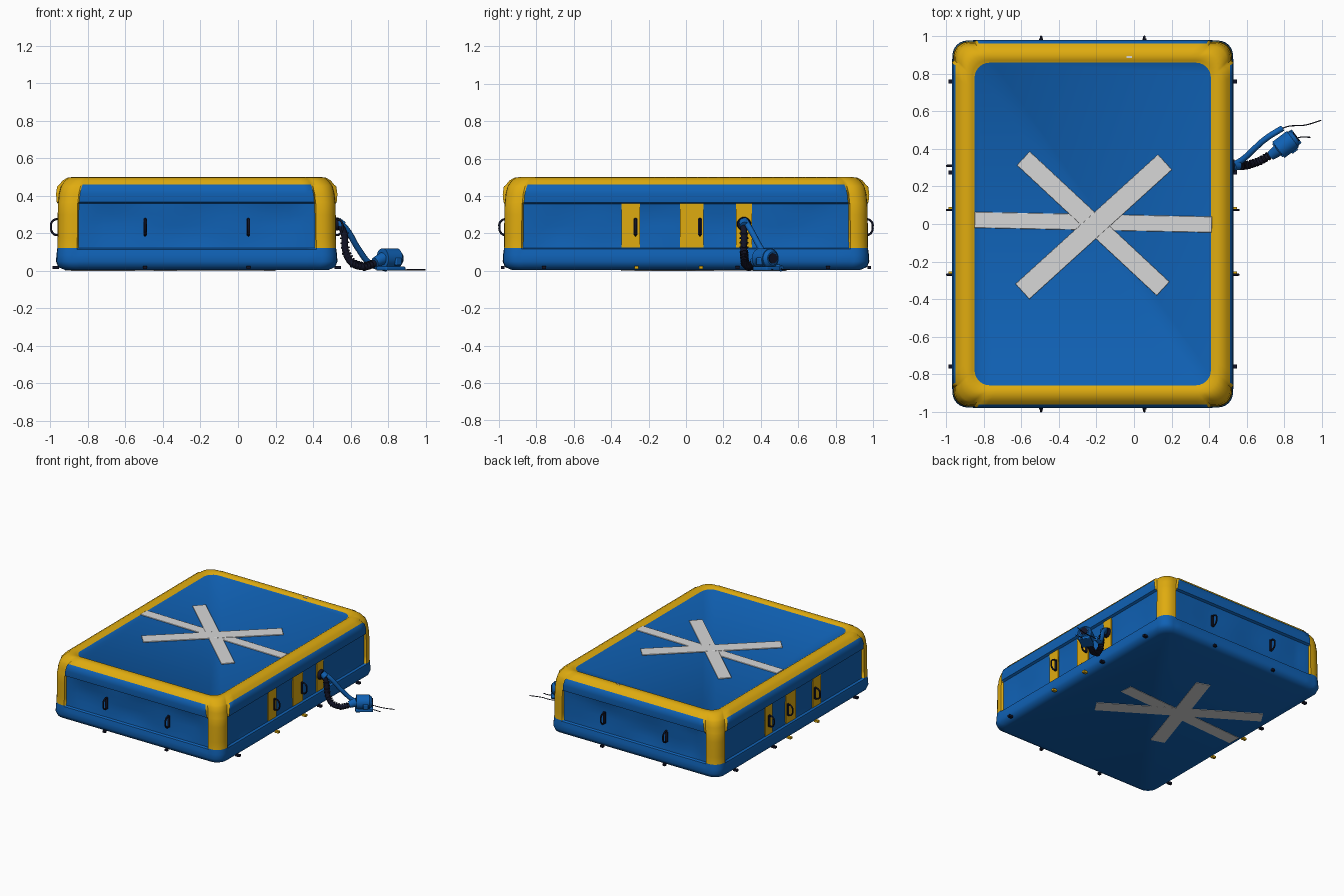
import bpy, bmesh, math
from mathutils import Vector

if "Cube" in bpy.data.objects:
    bpy.data.objects.remove(bpy.data.objects["Cube"])

CX, A, B = -0.22, 0.75, 0.98          # body centre and half sizes


def mat(name, c):
    m = bpy.data.materials.new(name)
    m.diffuse_color = (*c, 1)
    m.use_nodes = True
    m.node_tree.nodes["Principled BSDF"].inputs["Base Color"].default_value = m.diffuse_color
    return m


BLUE = mat("blue_fabric", (0.005, 0.12, 0.46))
YELLOW = mat("yellow_fabric", (0.74, 0.41, 0.005))
WHITE = mat("white_tape", (0.68, 0.68, 0.68))
BLACK = mat("dark_rubber", (0.006, 0.007, 0.02))


def finish(name, bm, mats, angle=40):
    bmesh.ops.recalc_face_normals(bm, faces=bm.faces)
    me = bpy.data.meshes.new(name)
    bm.to_mesh(me)
    bm.free()
    ob = bpy.data.objects.new(name, me)
    bpy.context.collection.objects.link(ob)
    for m in mats:
        me.materials.append(m)
    bpy.ops.object.select_all(action='DESELECT')
    ob.select_set(True)
    bpy.context.view_layer.objects.active = ob
    bpy.ops.object.shade_smooth_by_angle(angle=math.radians(angle))
    return ob


def box(name, loc, size, m, rot=0, bevel=0.0):
    bm = bmesh.new()
    bmesh.ops.create_cube(bm, size=1)
    for v in bm.verts:
        v.co = Vector(v.co[i] * size[i] for i in range(3))
    ob = finish(name, bm, [m])
    ob.location, ob.rotation_euler.z = loc, rot
    if bevel:
        b = ob.modifiers.new("bevel", 'BEVEL')
        b.width, b.segments = bevel, 2
    return ob


def cyl(name, p0, p1, r0, r1, m, seg=20):
    p0, p1 = Vector(p0), Vector(p1)
    bm = bmesh.new()
    bmesh.ops.create_cone(bm, cap_ends=True, segments=seg, radius1=r0, radius2=r1, depth=(p1 - p0).length)
    ob = finish(name, bm, [m])
    ob.location = (p0 + p1) / 2
    ob.rotation_mode = 'QUATERNION'
    ob.rotation_quaternion = (p1 - p0).to_track_quat('Z', 'Y')
    return ob


def tube(name, pts, r, m, smooth=True):
    cu = bpy.data.curves.new(name, 'CURVE')
    cu.dimensions, cu.bevel_depth, cu.bevel_resolution = '3D', r, 3
    cu.use_fill_caps = True
    if smooth:
        s = cu.splines.new('BEZIER')
        s.bezier_points.add(len(pts) - 1)
        for bp, p in zip(s.bezier_points, pts):
            bp.co = p
            bp.handle_left_type = bp.handle_right_type = 'AUTO'
    else:
        s = cu.splines.new('POLY')
        s.points.add(len(pts) - 1)
        for sp, p in zip(s.points, pts):
            sp.co = (*p, 1)
    cu.materials.append(m)
    ob = bpy.data.objects.new(name, cu)
    bpy.context.collection.objects.link(ob)
    return ob


# Inflated body: rings of (z, inset on sides, inset at corners)
RINGS = [(0.004, .05, .05), (.02, .012, .012), (.05, 0, .002), (.085, .002, .004), (.115, .008, .006),
         (.122, .024, .007), (.18, .026, .008), (.24, .026, .008), (.30, .025, .009), (.358, .022, .010),
         (.366, .004, .012), (.41, 0, .016), (.45, .006, .026), (.460, .018, .032), (.482, .035, .048),
         (.497, .062, .068), (.50, .085, .085), (.496, .108, .108), (.487, .12, .12)]
R, ARC, N = 0.08, 6, 28


def ring_points(k):
    z, side, corner = RINGS[k]
    out = []
    for q in range(4):
        half, other = (A, B) if q % 2 else (B, A)
        ang0 = q * math.pi / 2
        # straight part, walked anticlockwise, then the corner arc
        cut = 0.962 if q % 2 else 0.985
        fr = [-cut] + [(-1 + 2 * i / N) * (cut - .01) for i in range(N + 1)] + [cut]
        for i, f in enumerate(fr):
            ins = side if 0 < i < N + 2 else corner
            if 5 < k < 9 and 2 < i < N:         # fabric wrinkles in the sunken walls
                t = f * half
                ins += .006 * (1 + math.sin(t * 9 + q + z * 12) * math.cos(t * 4 - z * 17))
            u, w = f * (half - corner - R), other - ins
            c, s = round(math.cos(ang0)), round(math.sin(ang0))
            out.append((CX + c * w - s * u, s * w + c * u, z, i in range(1, N + 2)))
        sx, sy = [(1, 1), (-1, 1), (-1, -1), (1, -1)][q]
        for i in range(ARC + 1):
            a = ang0 + i / ARC * math.pi / 2
            out.append((CX + sx * (A - corner - R) + R * math.cos(a),
                        sy * (B - corner - R) + R * math.sin(a), z, False))
    return out


bm = bmesh.new()
loops, flags = [], []
for k in range(len(RINGS)):
    pts = ring_points(k)
    loops.append([bm.verts.new(p[:3]) for p in pts])
    flags = [p[3] for p in pts]
n = len(flags)
for k in range(len(RINGS) - 1):
    for i in range(n):
        j = (i + 1) % n
        f = bm.faces.new((loops[k][i], loops[k][j], loops[k + 1][j], loops[k + 1][i]))
        mid = flags[i] and flags[j]
        f.material_index = 1 if k >= 13 or (k >= 5 and not mid) else 0
bm.faces.new(loops[0][::-1])
bm.faces.new(loops[-1])
finish("inflated_body", bm, [BLUE, YELLOW], 50)


# White tape star on the top and the underside
def strip(name, p, q, z, w, h=0.008):
    p, q = Vector(p), Vector(q)
    d, c = q - p, (p + q) / 2
    box(name, (c.x, c.y, z), (d.length, w, h), WHITE, math.atan2(d.y, d.x), 0.003 if h > .005 else 0)


strip("top_strap", (-.85, .022), (.415, -.003), .489, .085)
strip("top_diagonal_a", (-.595, -.36), (.165, .33), .492, .11)
strip("top_diagonal_b", (-.59, .35), (.155, -.345), .491, .1)
strip("bottom_strap", (.16, .10), (-.92, .035), .003, .10, .004)
strip("bottom_diagonal_a", (-.86, .42), (.17, -.23), .0025, .11, .004)
strip("bottom_diagonal_b", (-.50, -.33), (-.22, .52), .002, .11, .004)
box("top_tag", (-.025, .89, .499), (.03, .012, .004), WHITE)


# Carry handles: thin loops standing off the wall; d is the outward direction
def handle(name, x, y, dx, dy):
    prof = [(0, .19), (.03, .195), (.045, .215), (.047, .235), (.045, .255), (.03, .272), (0, .277)]
    tube(name, [(x + dx * o, y + dy * o, z) for o, z in prof], .006, BLACK)
    box(name + "_base", (x, y, .235), (.02 if dy else .012, .02 if dx else .012, .09), BLACK)


for s, label in ((-1, "front"), (1, "back")):
    for i, x in enumerate((-.495, .055)):
        handle(f"{label}_handle_{i}", x, s * (B - .029), 0, s)

# Yellow patches and handles on the long sides
for s, label in ((-1, "left"), (1, "right")):
    wall = CX + s * (A - .023)
    for i, (y, w) in enumerate(((-.295, .10), (.03, .125), (.31, .085))):
        box(f"{label}_patch_{i}", (wall, y, .242), (.009, w, .235), YELLOW)
        if s < 0 or i < 2:
            handle(f"{label}_handle_{i}", wall + s * .003, y + (.025, .045, 0)[i], s, 0)

# Small anchor lugs round the bottom edge
for s in (-1, 1):
    for y, m in ((-.76, BLACK), (-.265, YELLOW), (.08, YELLOW), (.275, BLACK), (.76, BLACK)):
        box("side_lug", (CX + s * (A + .002), y, .017), (.035, .022, .016), BLACK if m == BLACK else YELLOW)
    for x in (-.495, .055):
        box("end_lug", (x, s * B, .017), (.022, .02, .016), BLACK)

# Valve, air hose and flat blue sleeve
cyl("valve_ring", (.50, .31, .25), (.535, .31, .25), .04, .034, BLACK)
cyl("valve_collar", (.53, .31, .26), (.56, .312, .24), .026, .024, BLUE)
hose = [(.54, .305, .25), (.565, .31, .20), (.575, .31, .10), (.61, .315, .04), (.67, .335, .022), (.73, .37, .04)]
tube("air_hose", hose, .018, BLACK)
for a, b in zip(hose[1:], hose[2:]):
    for t in (0, .25, .5, .75):
        c = Vector(a).lerp(Vector(b), t)
        d = (Vector(b) - Vector(a)).normalized() * .004
        cyl("hose_rib", c - d, c + d, .023, .023, BLACK, 12)
tube("blue_sleeve", [(.53, .315, .27), (.58, .345, .22), (.64, .40, .12), (.71, .46, .035), (.79, .51, .012)], .016, BLUE)

# Electric blower
D = Vector((.8, .6, 0))
P = Vector((.81, .425, .066))
cyl("blower_drum", P - D * .05, P + D * .045, .054, .054, BLUE, 24)
cyl("blower_cap", P + D * .045, P + D * .065, .05, .035, BLUE, 24)
cyl("blower_nozzle", P - D * .10 - Vector((0, 0, .02)), P - D * .045, .026, .034, BLUE)
cyl("blower_intake", P + D * .065, P + D * .07, .028, .028, BLACK)
box("blower_foot", (.815, .43, .012), (.13, .09, .022), BLUE, .64, .005)
box("blower_knob", (.845, .405, .05), (.04, .05, .04), BLUE, .64, .006)

# Power cables
tube("power_cable", [(.77, .50, .012), (.82, .52, .006), (.91, .527, .006), (.998, .553, .006)], .003, BLACK)
tube("short_cable", [(.85, .45, .012), (.89, .463, .006), (.94, .462, .006)], .003, BLACK)
